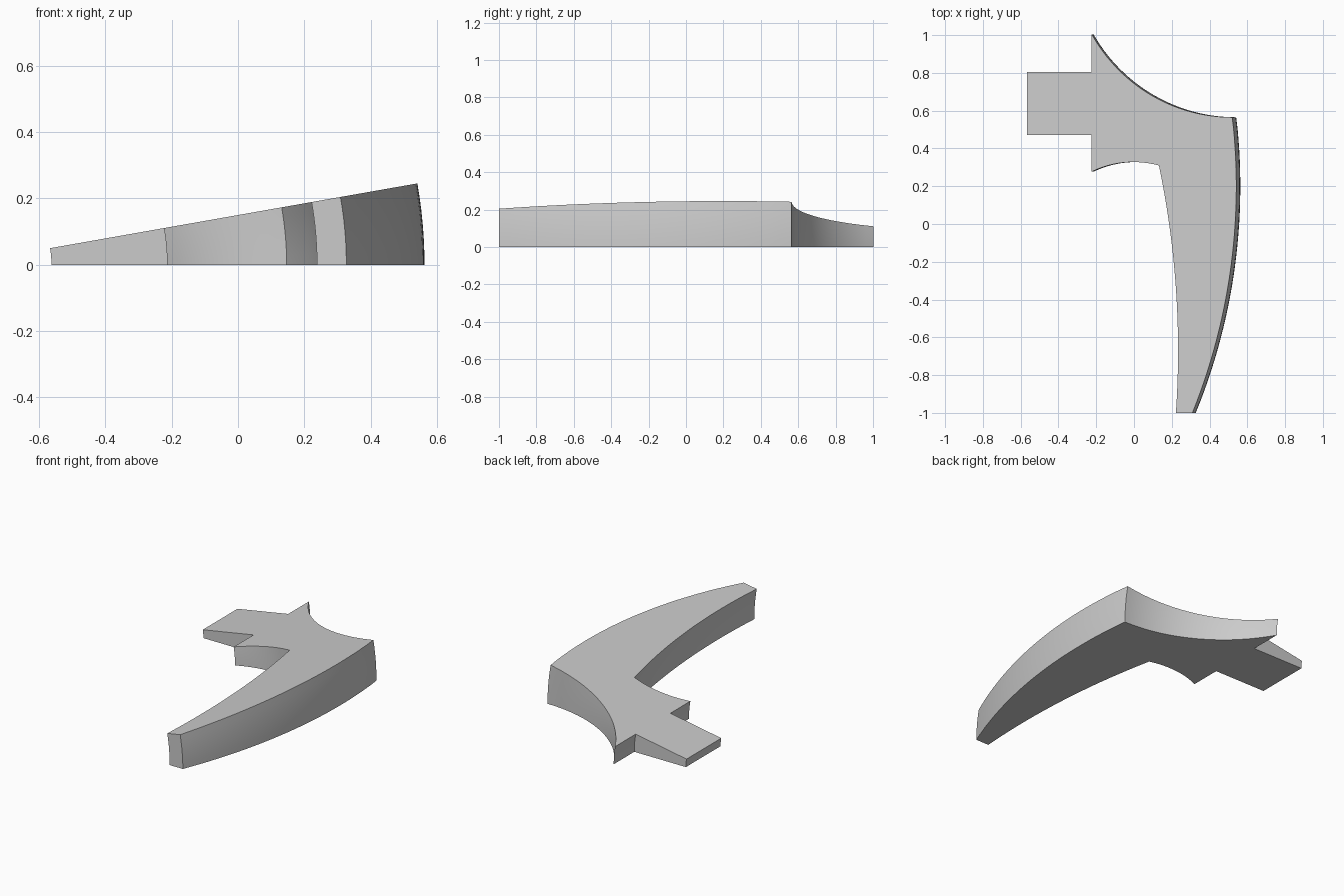
import bpy, bmesh, math

cube = bpy.data.objects.get("Cube")
if cube:
    bpy.data.objects.remove(cube, do_unlink=True)

AXIS_X = -0.851            # the outline is swept about a y-parallel axis here
SWEEP = math.radians(10)
STEPS = 6


def arc_by_x(cx, cy, r, x0, x1, side, n=28):
    """Circular arc sampled along x; side is +1 (upper) or -1 (lower)."""
    xs = [x0 + (x1 - x0) * i / n for i in range(n + 1)]
    return [(x, cy + side * math.sqrt(r * r - (x - cx) ** 2)) for x in xs]


def arc_by_y(cx, cy, r, y0, y1, n=28):
    """Right-hand side of a circle sampled along y."""
    ys = [y0 + (y1 - y0) * i / n for i in range(n + 1)]
    return [(cx + math.sqrt(r * r - (y - cy) ** 2), y) for y in ys]


# Outline: square tang, concave back edge, outer blade, inner blade, hook
outline = [(-0.214, 0.47), (-0.563, 0.47), (-0.563, 0.805), (-0.214, 0.805)]
outline += arc_by_x(0.541, 1.434, 0.869, -0.214, 0.541, -1)
outline += arc_by_y(0.563 - 3.17, 0.2, 3.17, 0.565, -1)[1:]
outline += arc_by_y(0.25 - 4.71, -0.67, 4.71, -1, 0.31)
outline += arc_by_x(0.01, 0.328 - 0.52, 0.52, 0.148, -0.214, 1, 12)[1:]

# Sweep the outline through the wedge angle
bm = bmesh.new()
rings = []
for s in range(STEPS + 1):
    a = SWEEP * s / STEPS
    rings.append([bm.verts.new((AXIS_X + (x - AXIS_X) * math.cos(a), y,
                                (x - AXIS_X) * math.sin(a))) for x, y in outline])
bm.faces.new(rings[0])
bm.faces.new(rings[-1])
count = len(outline)
for low, high in zip(rings, rings[1:]):
    for i in range(count):
        j = (i + 1) % count
        bm.faces.new((low[i], low[j], high[j], high[i]))
bmesh.ops.recalc_face_normals(bm, faces=bm.faces)

mesh = bpy.data.meshes.new("curved_blade")
bm.to_mesh(mesh)
bm.free()
blade = bpy.data.objects.new("curved_blade", mesh)
bpy.context.collection.objects.link(blade)

# Plain grey material
grey = bpy.data.materials.new("plain_grey")
grey.use_nodes = True
color = (0.6, 0.6, 0.6, 1)
grey.diffuse_color = color
grey.node_tree.nodes["Principled BSDF"].inputs["Base Color"].default_value = color
mesh.materials.append(grey)

# Smooth curved sides, sharp corners
bpy.ops.object.select_all(action='DESELECT')
blade.select_set(True)
bpy.context.view_layer.objects.active = blade
bpy.ops.object.shade_smooth_by_angle(angle=math.radians(25))
